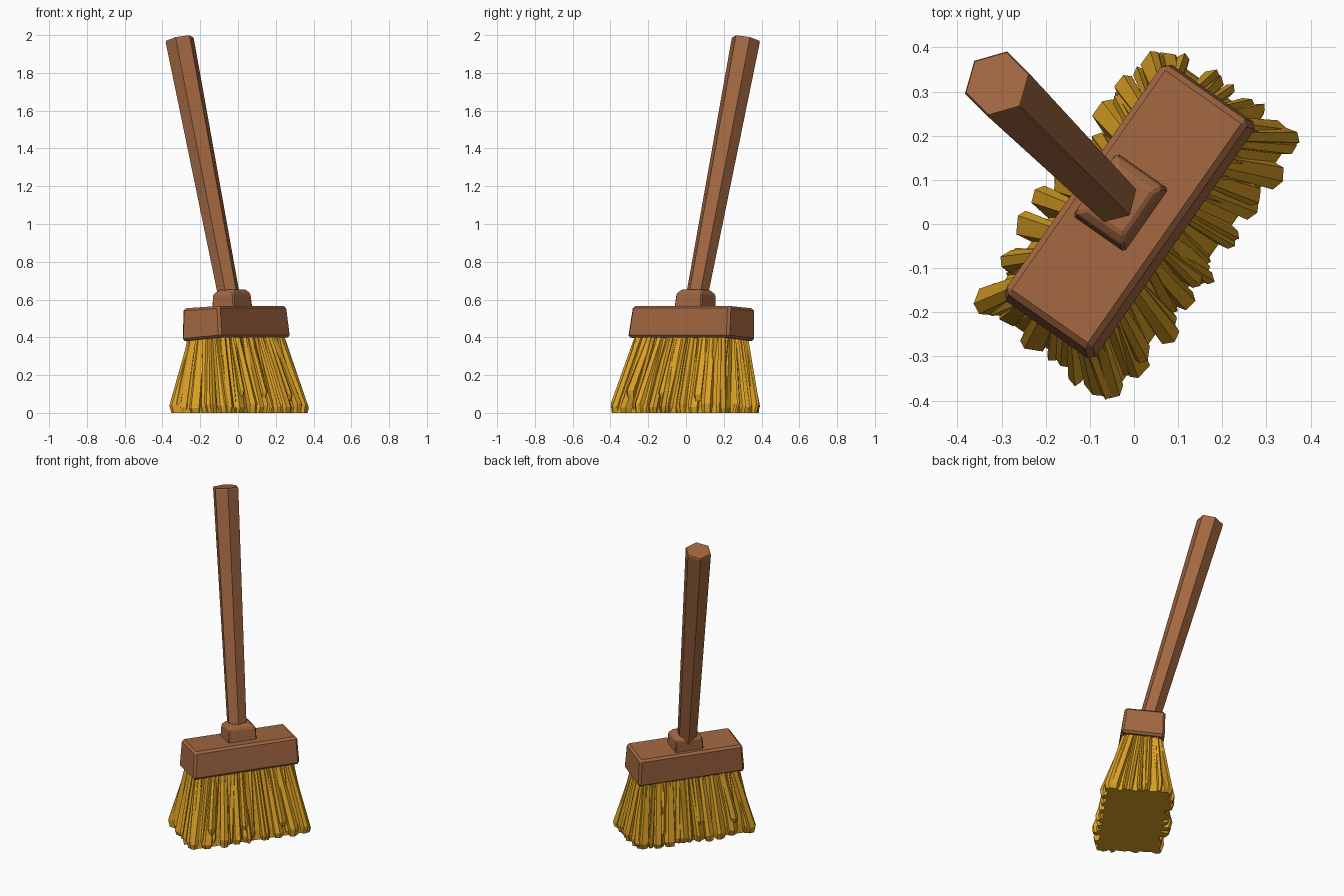
import bpy, bmesh, math, random
from mathutils import Vector

random.seed(7)
if "Cube" in bpy.data.objects:
    bpy.data.objects.remove(bpy.data.objects["Cube"], do_unlink=True)

YAW = math.radians(55)
LONG = Vector((math.cos(YAW), math.sin(YAW), 0))
SIDE = Vector((-math.sin(YAW), math.cos(YAW), 0))


def material(name, rgb):
    m = bpy.data.materials.new(name)
    m.use_nodes = True
    m.diffuse_color = (*rgb, 1)
    m.node_tree.nodes["Principled BSDF"].inputs["Base Color"].default_value = (*rgb, 1)
    return m


WOOD = material("brown wood", (0.36, 0.135, 0.053))
STRAW = material("golden straw", (0.72, 0.36, 0.018))


def place(u, v, z, tilt=0.0):
    """Broom frame: u along the head, v across it; the head leans with height."""
    base = Vector((0.01, 0, 0))
    return base + LONG * (u + 0.03 * z) + SIDE * (v + 0.08 * z) + Vector((0, 0, z - tilt * v))


def loft(bm, rings):
    """Skin a stack of equal-sized rings and cap both ends."""
    loops = [[bm.verts.new(p) for p in ring] for ring in rings]
    n = len(loops[0])
    faces = [bm.faces.new(loops[0]), bm.faces.new(loops[-1])]
    for a, b in zip(loops, loops[1:]):
        for i in range(n):
            j = (i + 1) % n
            faces.append(bm.faces.new((a[i], a[j], b[j], b[i])))
    bmesh.ops.recalc_face_normals(bm, faces=faces)


def finish(name, bm, mat, bevel=0):
    mesh = bpy.data.meshes.new(name)
    bm.to_mesh(mesh)
    bm.free()
    mesh.materials.append(mat)
    ob = bpy.data.objects.new(name, mesh)
    bpy.context.collection.objects.link(ob)
    if bevel:
        mod = ob.modifiers.new("soft edges", "BEVEL")
        mod.width = bevel
        mod.segments = 1
        mod.limit_method = "ANGLE"
        mod.angle_limit = math.radians(25)
    return ob


def rect(hu, hv, z, tilt=0.0, du=0.0, dv=0.0):
    corners = ((-hu, -hv), (hu, -hv), (hu, hv), (-hu, hv))
    return [place(u + du, v + dv, z, tilt) for u, v in corners]


# Head block, slightly wider at the bottom
bm = bmesh.new()
loft(bm, [rect(0.328, 0.126, 0.39, 0.08), rect(0.316, 0.118, 0.56, 0.06)])
finish("head_block", bm, WOOD, 0.013)

# Collar with a sloping shoulder
bm = bmesh.new()
loft(bm, [rect(0.088, 0.072, 0.54, 0.06, 0, 0.016),
          rect(0.083, 0.067, 0.63, 0.06, 0, 0.016),
          rect(0.06, 0.05, 0.652, 0.04, 0, 0.012)])
finish("handle_collar", bm, WOOD, 0.006)

# Leaning six-sided handle
foot, tip = Vector((-0.042, 0.052, 0.59)), Vector((-0.31, 0.318, 1.98))
axis = (tip - foot).normalized()
e1 = Vector((-1, 1, 0))
e1 = (e1 - axis * e1.dot(axis)).normalized()
e2 = axis.cross(e1)


def hexagon(centre, r):
    angles = [math.radians(60 * k) for k in range(6)]
    return [centre + e1 * r * math.cos(a) + e2 * r * math.sin(a) for a in angles]


bm = bmesh.new()
loft(bm, [hexagon(foot, 0.059), hexagon(tip - axis * 0.008, 0.078), hexagon(tip, 0.074)])
finish("handle", bm, WOOD)

# Solid straw core
bm = bmesh.new()
loft(bm, [rect(0.35, 0.175, 0), rect(0.345, 0.17, 0.06), rect(0.29, 0.095, 0.41)])
finish("bristle_core", bm, STRAW)


# Straw clumps fanning out round the core
def clump(bm, top, foot, out, half, depth, z_end):
    """top and foot are (u, v); out is the outward direction in the same frame."""
    ox, oy = out
    tx, ty = -oy, ox
    peak = random.uniform(-0.4, 0.4)
    section = [(-1, -1), (-0.9, 0.1), (peak, 0.3), (0.95, 0.05), (1, -1)]
    rings = []
    for z, blend, width, pull in ((z_end, 1, 0.85, 0.014),
                                  (z_end + random.uniform(0.025, 0.05), 0.96, 1, 0),
                                  (0.41, 0, 0.72, 0)):
        cu = top[0] + (foot[0] - top[0]) * blend
        cv = top[1] + (foot[1] - top[1]) * blend
        ring = []
        for s, d in section:
            a, b = s * half * width, d * depth - pull * (d > 0)
            ring.append(place(cu + tx * a + ox * b, cv + ty * a + oy * b, z))
        rings.append(ring)
    loft(bm, rings)


def side_row(bm, count, along, across, top_along, top_across, vertical, half):
    """Row of clumps on both opposite sides of the head."""
    for sign in (-1, 1):
        for k in range(count):
            t = -1 + 2 * k / (count - 1)
            jitter = random.uniform(-0.025, 0.025)
            reach = across + random.uniform(-0.022, 0.02) - 0.012 * abs(t)
            top = (t * top_along, sign * top_across)
            foot = (t * along + jitter, sign * reach)
            out = Vector((0.35 * t + random.uniform(-0.3, 0.3), sign)).normalized()
            out = (out.x, out.y)
            if vertical:
                top, foot, out = top[::-1], foot[::-1], out[::-1]
            clump(bm, top, foot, out, half * random.uniform(0.8, 1.2), 0.055, 0)


bm = bmesh.new()
side_row(bm, 9, 0.335, 0.206, 0.265, 0.098, False, 0.029)
side_row(bm, 4, 0.135, 0.375, 0.07, 0.285, True, 0.029)
finish("outer_bristles", bm, STRAW)

# Thinner strands between the large clumps
bm = bmesh.new()
side_row(bm, 12, 0.34, 0.188, 0.275, 0.1, False, 0.016)
side_row(bm, 5, 0.15, 0.362, 0.08, 0.288, True, 0.016)
finish("inner_bristles", bm, STRAW)

# A few short clumps lying over the others
bm = bmesh.new()
for sign in (-1, 1):
    for u in (-0.24, -0.03, 0.2):
        z_end = random.uniform(0.06, 0.14)
        clump(bm, (u * 0.8, sign * 0.1), (u, sign * 0.19), (0, sign), 0.024, 0.06, z_end)
finish("short_bristles", bm, STRAW)
